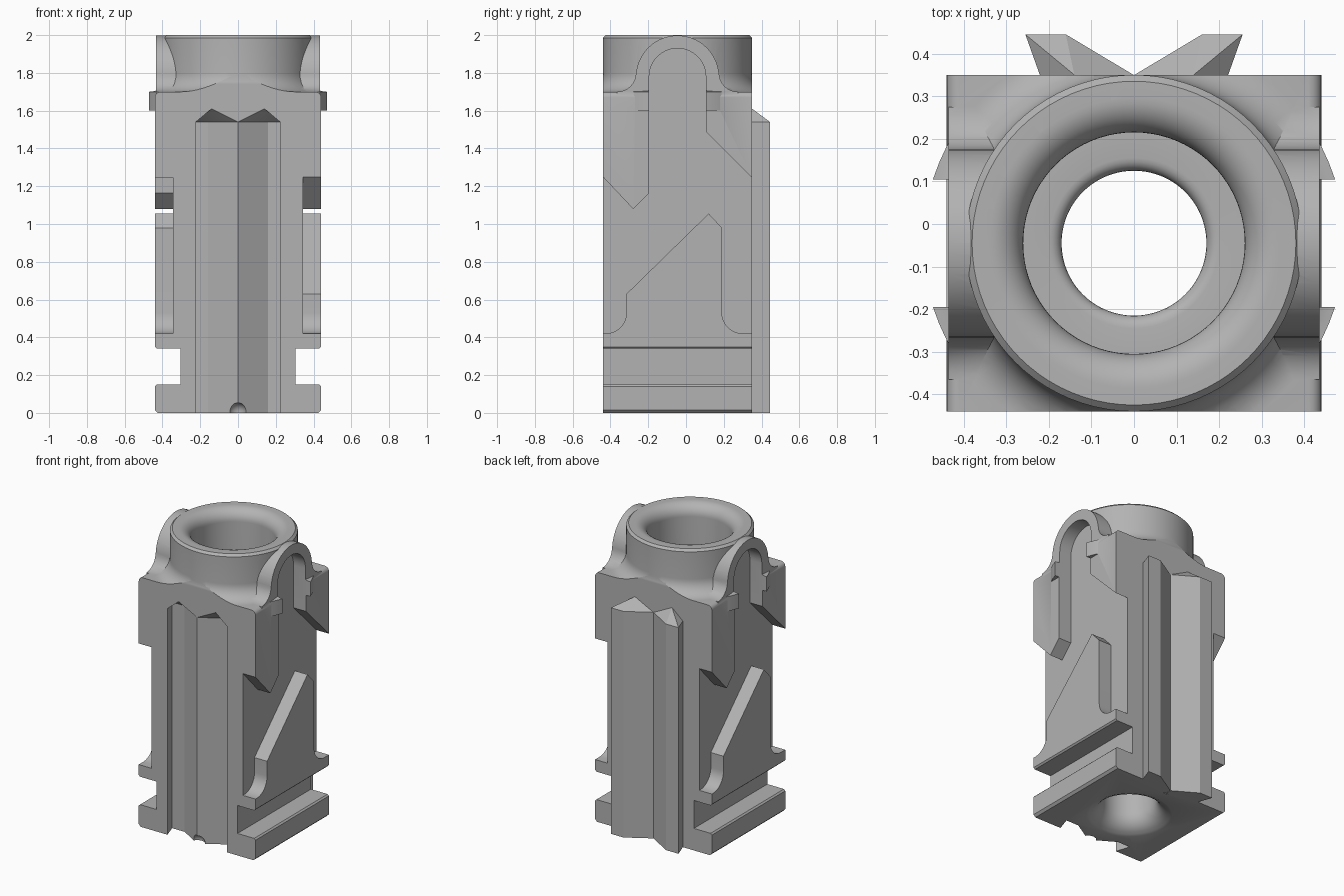
import bpy, bmesh
from math import sin, cos, pi, radians
from mathutils import Vector, Matrix

if "Cube" in bpy.data.objects:
    bpy.data.objects.remove(bpy.data.objects["Cube"])

SHIFT = Vector((0, -0.045, 0))   # bore axis
HALF_X, HALF_Y = 0.44, 0.395

grey = bpy.data.materials.new("plain grey")
grey.use_nodes = True
grey.diffuse_color = (0.45, 0.45, 0.45, 1)
grey.node_tree.nodes["Principled BSDF"].inputs["Base Color"].default_value = grey.diffuse_color


def finish(name, bm):
    bmesh.ops.remove_doubles(bm, verts=bm.verts, dist=1e-5)
    bmesh.ops.recalc_face_normals(bm, faces=bm.faces)
    mesh = bpy.data.meshes.new(name)
    bm.to_mesh(mesh)
    bm.free()
    mesh.materials.append(grey)
    obj = bpy.data.objects.new(name, mesh)
    obj.location = SHIFT
    bpy.context.collection.objects.link(obj)
    return obj


def arc(cx, cz, r, start, end, n=12):
    angles = [radians(start + (end - start) * i / n) for i in range(n + 1)]
    return [(cx + r * cos(a), cz + r * sin(a)) for a in angles]


def prism(name, profile, axis, low, high):
    """Extrude a (horizontal, z) profile along x or y."""
    bm = bmesh.new()
    place = (lambda u, z: (low, u, z)) if axis == "x" else (lambda u, z: (u, low, z))
    face = bm.faces.new([bm.verts.new(place(u, z)) for u, z in profile])
    new = bmesh.ops.extrude_face_region(bm, geom=[face])["geom"]
    step = Vector((high - low, 0, 0)) if axis == "x" else Vector((0, high - low, 0))
    bmesh.ops.translate(bm, vec=step, verts=[v for v in new if isinstance(v, bmesh.types.BMVert)])
    return finish(name, bm)


def lathe(name, profile, steps=80):
    bm = bmesh.new()
    verts = [bm.verts.new((r, 0, z)) for r, z in profile]
    edges = [bm.edges.new(pair) for pair in zip(verts, verts[1:])]
    bmesh.ops.spin(bm, geom=verts + edges, axis=(0, 0, 1), cent=(0, 0, 0),
                   angle=2 * pi, steps=steps, use_duplicate=False)
    return finish(name, bm)


def hull(name, points):
    bm = bmesh.new()
    for p in points:
        bm.verts.new(p)
    bmesh.ops.convex_hull(bm, input=bm.verts)
    bmesh.ops.dissolve_limit(bm, angle_limit=0.01, verts=bm.verts, edges=bm.edges)
    return finish(name, bm)


def combine(target, tool, operation):
    mod = target.modifiers.new("combine", "BOOLEAN")
    mod.operation, mod.solver, mod.object = operation, "EXACT", tool
    bpy.context.view_layer.objects.active = target
    bpy.ops.object.modifier_apply(modifier=mod.name)
    bpy.data.objects.remove(tool)


def rail(name, side, plane, outer, base):
    """Dovetail bar with a pitched top, rooted past the plane at y = outer."""
    outline = [(0.001, outer), (0.205, outer), (0.001, plane), (0.205, plane),
               (0.16, plane + 0.095), (0.255, plane + 0.095)]
    points = [(side * x, y, z) for x, y in outline for z in (base, 1.54)]
    return hull(name, points + [(side * 0.14, plane, 1.61)])


# Block with rounded shoulders and a slot along each side
half = [(0.425, 0), (0.44, 0.015), (0.44, 0.14), (0.43, 0.15), (0.305, 0.15),
        (0.305, 0.34), (0.43, 0.34), (0.44, 0.35)] + arc(0.41, 1.67, 0.03, 0, 90, 5)
body = prism("body", half + [(-x, z) for x, z in reversed(half)], "y", -0.45, 0.45)

# Round collar with a flared foot
flare = [(0, 1.6), (0.495, 1.6)] + arc(0.495, 1.8, 0.1, 270, 180, 10)
combine(body, lathe("collar", flare + [(0.395, 1.985), (0.38, 2), (0, 2)]), "UNION")

# Arched hoods over the side channels
right = arc(0.32, 1.8, 0.1, 270, 180, 8) + arc(0, 1.778, 0.22, 0, 90, 14)
hood = right + [(-y, z) for y, z in reversed(right[:-1])] + [(-0.32, 1.6), (0.32, 1.6)]
combine(body, prism("hoods", hood, "x", -0.435, 0.435), "UNION")

# Trim to the block's footprint
square = [(-0.5, -0.2), (0.5, -0.2), (0.5, 2.2), (-0.5, 2.2)]
combine(body, prism("trim", square, "y", -HALF_Y, HALF_Y), "INTERSECT")

# Side channels, turned half way round for the opposite side
upper = [(-0.5, 1.355), (-0.395, 1.25), (-0.235, 1.08), (-0.15, 1.165)]
upper += arc(0, 1.78, 0.15, 180, 0, 20) + [(0.15, 1.49), (0.39, 1.25), (0.5, 1.14)]
lower = [(0.5, 0.42)] + arc(0.345, 0.53, 0.11, 270, 180, 8) + [(0.235, 0.98), (0.165, 1.055)]
lower += [(-0.27, 0.63)] + arc(-0.38, 0.53, 0.11, 0, -90, 8) + [(-0.5, 0.42)]
for turn in (0, pi):
    channel = prism("channel", upper + lower, "x", 0.345, 0.6)
    channel.data.transform(Matrix.Rotation(turn, 4, "Z"))
    combine(body, channel, "DIFFERENCE")

# Stepped bore with a rounded mouth and a flared bottom
bore = [(0, -0.1), (0.265, -0.1), (0.265, 0)] + arc(0.29, 0.12, 0.12, 250, 180, 8)
bore += arc(0.2, 0.27, 0.03, 180, 90, 5) + [(0.26, 0.3)]
bore += arc(0.34, 1.92, 0.08, 180, 90, 10) + [(0.34, 2.1), (0, 2.1)]
combine(body, lathe("bore", bore), "DIFFERENCE")

# Front dovetail grooves, and matching rails on the back
for side, word in ((1, "left"), (-1, "right")):
    combine(body, rail("groove", side, -HALF_Y, -0.45, -0.1), "DIFFERENCE")
    rail("back_rail_" + word, side, HALF_Y, 0.35, 0)

# Small round notches at the foot of the front and back
for y in (-HALF_Y, HALF_Y):
    bm = bmesh.new()
    bmesh.ops.create_uvsphere(bm, u_segments=24, v_segments=13, radius=0.05,
                              matrix=Matrix.Translation((0, y, 0.004)))
    combine(body, finish("notch", bm), "DIFFERENCE")

# Smooth curved surfaces, keep hard edges
bpy.ops.object.select_all(action="DESELECT")
body.select_set(True)
bpy.context.view_layer.objects.active = body
bpy.ops.object.shade_smooth_by_angle(angle=radians(30))
